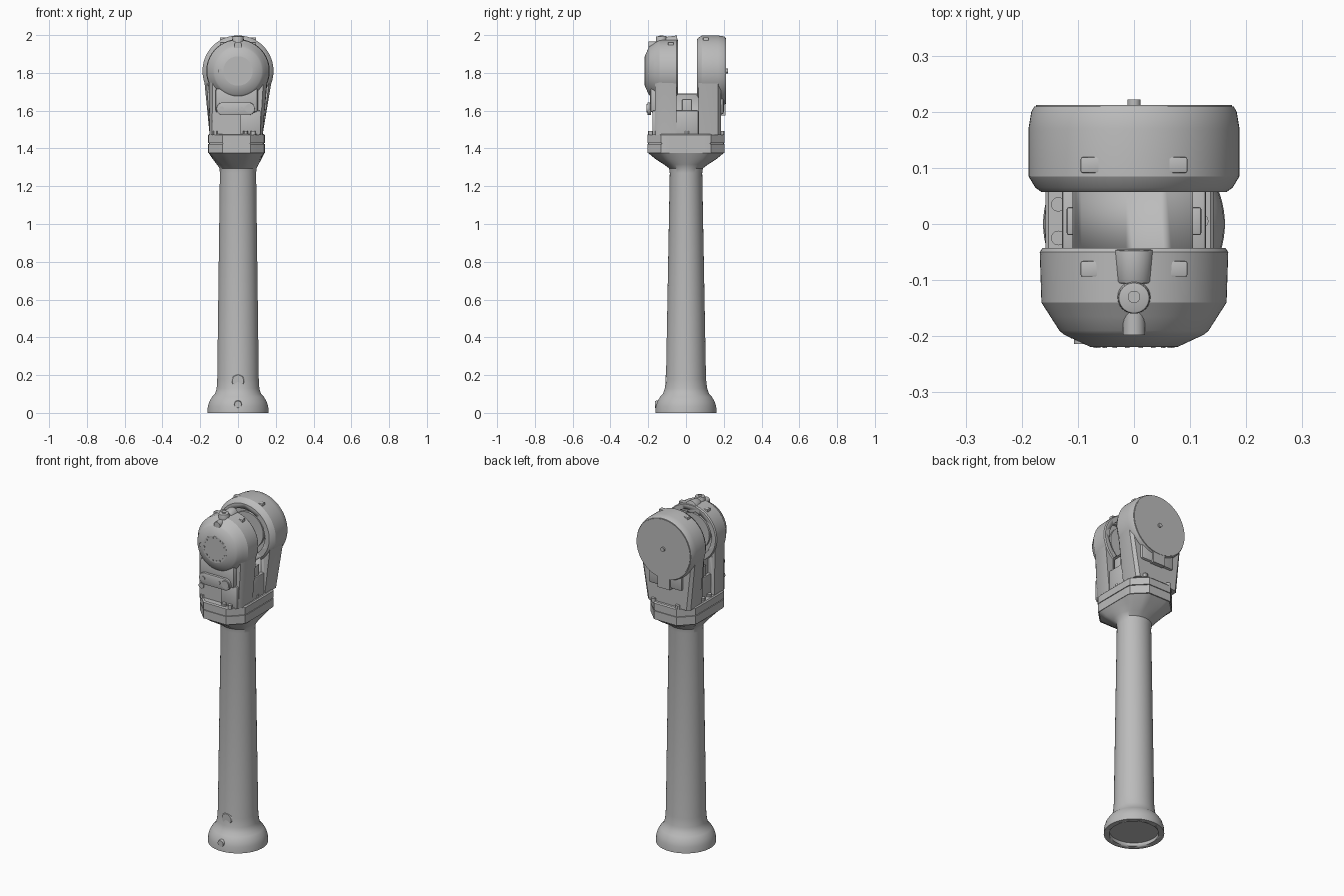
import bpy, bmesh, math
from mathutils import Vector, Matrix

cube = bpy.data.objects.get("Cube")
if cube:
    bpy.data.objects.remove(cube, do_unlink=True)

grey = bpy.data.materials.new("light_grey")
grey.use_nodes = True
COLOR = (0.5, 0.5, 0.5, 1)
grey.diffuse_color = COLOR
grey.node_tree.nodes["Principled BSDF"].inputs["Base Color"].default_value = COLOR

HUB_Z = 1.81
TAU = math.tau


def finish(name, bm, bevel=0, angle=30):
    bmesh.ops.recalc_face_normals(bm, faces=bm.faces)
    mesh = bpy.data.meshes.new(name)
    bm.to_mesh(mesh)
    bm.free()
    ob = bpy.data.objects.new(name, mesh)
    bpy.context.collection.objects.link(ob)
    mesh.materials.append(grey)
    bpy.ops.object.select_all(action="DESELECT")
    ob.select_set(True)
    bpy.context.view_layer.objects.active = ob
    if bevel:
        mod = ob.modifiers.new("bevel", "BEVEL")
        mod.width, mod.segments = bevel, 2
        bpy.ops.object.modifier_apply(modifier=mod.name)
    bpy.ops.object.shade_smooth_by_angle(angle=math.radians(angle))
    return ob


def loft(name, rings, bevel=0, angle=30):
    """Skin a list of equal-length point rings and cap both ends."""
    bm = bmesh.new()
    loops = [[bm.verts.new(p) for p in ring] for ring in rings]
    n = len(loops[0])
    for a, b in zip(loops, loops[1:]):
        for i in range(n):
            j = (i + 1) % n
            bm.faces.new((a[i], a[j], b[j], b[i]))
    bm.faces.new(loops[0])
    bm.faces.new(loops[-1])
    return finish(name, bm, bevel, angle)


def box(name, lo, hi, bevel=0):
    (x0, y0, z0), (x1, y1, z1) = lo, hi
    corners = ((x0, y0), (x1, y0), (x1, y1), (x0, y1))
    return loft(name, [[(x, y, z) for x, y in corners] for z in (z0, z1)], bevel)


def rod(name, a, b, r, r2=None, sides=24, bevel=0):
    a, b = Vector(a), Vector(b)
    axis = b - a
    bm = bmesh.new()
    turn = Vector((0, 0, 1)).rotation_difference(axis).to_matrix().to_4x4()
    bmesh.ops.create_cone(bm, cap_ends=True, segments=sides, radius1=r,
                          radius2=r if r2 is None else r2, depth=axis.length,
                          matrix=Matrix.Translation((a + b) / 2) @ turn)
    return finish(name, bm, bevel)


def hub(name, profile):
    """Turned body around the fork axis, from (y, radius) pairs."""
    n = 72
    return loft(name, [[(r * math.cos(TAU * i / n), y, HUB_Z + r * math.sin(TAU * i / n))
                        for i in range(n)] for y, r in profile])


def cut(target, cutter):
    cutter.hide_render = True
    mod = target.modifiers.new("cut", "BOOLEAN")
    mod.object, mod.operation, mod.solver = cutter, "DIFFERENCE", "EXACT"
    bpy.context.view_layer.objects.active = target
    bpy.ops.object.modifier_apply(modifier=mod.name)


def drop(ob):
    bpy.data.objects.remove(ob, do_unlink=True)


# Ring outlines for the column: circle blended into a chamfered rectangle
def ring(z, rx, ry, t=0, grow=0):
    pts = []
    for i in range(64):
        a = TAU * (i + 0.5) / 64
        c, s = math.cos(a), math.sin(a)
        hx, hy = 0.15 + grow, 0.205 + grow
        d = min(hx / abs(c), hy / abs(s), (hx + hy - 0.075) / (abs(c) + abs(s)))
        pts.append(((1 - t) * rx * c + t * (d * c - 0.008), (1 - t) * ry * s + t * d * s, z))
    return pts


# Column with a round foot
column = loft("column", [
    ring(0, 0.162, 0.162), ring(0.035, 0.16, 0.16), ring(0.06, 0.152, 0.152),
    ring(0.085, 0.137, 0.137), ring(0.1, 0.122, 0.122), ring(0.13, 0.113, 0.112),
    ring(0.18, 0.11, 0.106), ring(1.27, 0.096, 0.086), ring(1.295, 0.098, 0.09),
    ring(1.315, 0.1, 0.095, 0.2), ring(1.345, 0.1, 0.1, 0.6), ring(1.38, 0.1, 0.1, 1)], angle=35)
socket = rod("foot_socket", (0, 0, -0.05), (0, 0, 0.02), 0.132, sides=64)
cut(column, socket)
drop(socket)
rod("foot_screw", (0, -0.135, 0.045), (0, -0.165, 0.045), 0.024, 0.018)
rod("column_thumb_rest", (0, -0.09, 0.17), (0, -0.108, 0.17), 0.045, 0.03)

# Two-layer mounting plate on the column
loft("mount_plate_lower", [ring(1.375, 0, 0, 1), ring(1.424, 0, 0, 1)])
loft("mount_plate_seam", [ring(1.42, 0, 0, 1, -0.005), ring(1.43, 0, 0, 1, -0.005)])
loft("mount_plate_upper", [ring(1.428, 0, 0, 1), ring(1.47, 0, 0, 1), ring(1.476, 0, 0, 1, -0.006)])


# Fork legs: arched outline that narrows from hub to plate
def leg(name, r, sections):
    rings = []
    for y, half, top in sections:
        arc = [math.radians(-15 + 210 * i / 30) for i in range(31)]
        pts = [(top * math.cos(a), y, HUB_Z + top * math.sin(a)) for a in arc]
        pts += [(-half - 0.012, y, 1.47), (half - 0.008, y, 1.47)]
        rings.append(pts)
    return loft(name, rings, angle=35)


front_leg = leg("front_leg", 0.165, [(-0.165, 0.125, 0.14), (-0.14, 0.138, 0.16), (-0.05, 0.138, 0.162)])
back_leg = leg("back_leg", 0.188, [(0.065, 0.138, 0.172), (0.085, 0.138, 0.185), (0.17, 0.138, 0.185), (0.185, 0.12, 0.17)])
front_hub = hub("front_hub", [(-0.043, 0.163), (-0.05, 0.168), (-0.14, 0.165), (-0.165, 0.149),
                              (-0.19, 0.133), (-0.197, 0.125), (-0.218, 0.08)])
back_hub = hub("back_hub", [(0.057, 0.165), (0.065, 0.176), (0.085, 0.188), (0.17, 0.188),
                            (0.2, 0.183), (0.209, 0.178)])

# Bearing recesses in the facing sides, and wedge-free room between the legs
for part, y0, y1 in ((front_leg, -0.08, 0), (front_hub, -0.08, 0), (back_leg, 0, 0.1), (back_hub, 0, 0.1)):
    bore = rod("bore", (0, y0, HUB_Z), (0, y1, HUB_Z), 0.135, sides=64)
    cut(part, bore)
    drop(bore)
for tag, y0, y1 in (("front", -0.085, -0.068), ("back", 0.105, 0.086)):
    rod(tag + "_bearing", (0, y0, HUB_Z), (0, y1, HUB_Z), 0.105, sides=48)

# Concave saddle between the legs
saddle = box("saddle", (-0.11, -0.07, 1.46), (0.105, 0.085, 1.71))
trough = rod("trough", (0, -0.2, HUB_Z), (0, 0.2, HUB_Z), 0.163, sides=72)
cut(saddle, trough)
drop(trough)
for side in (-1, 1):
    box("saddle_step", (side * 0.07, -0.055, 1.47), (side * 0.128, 0.065, 1.6), 0.006)
    box("saddle_notch_block", (side * 0.09, -0.02, 1.55), (side * 0.12, 0.03, 1.66), 0.004)

# Lower bosses that thicken the legs
box("front_leg_boss", (-0.12, -0.19, 1.59), (0.105, -0.12, 1.72), 0.015)
box("front_leg_panel", (0.012, -0.178, 1.475), (0.12, -0.12, 1.6), 0.004)
box("back_leg_boss", (-0.11, 0.12, 1.58), (0.11, 0.2, 1.72), 0.012)

# Oval cover with two screws on the front leg
def oval(name, y0, y1, r):
    def outline(y):
        pts = []
        for cx, start in ((0.055, -90), (-0.08, 90)):
            for i in range(13):
                a = math.radians(start + 15 * i)
                pts.append((cx + r * math.cos(a), y, 1.61 + r * math.sin(a)))
        return pts
    return loft(name, [outline(y0), outline(y1)], 0.003)


oval("front_oval_cover", -0.185, -0.204, 0.034)
for x, r in ((0.06, 0.023), (-0.085, 0.011), (0.02, 0.008)):
    rod("cover_screw", (x, -0.2, 1.612), (x, -0.208, 1.612), r)
rod("leg_screw", (-0.122, -0.13, 1.545), (-0.122, -0.172, 1.545), 0.016)

# Front cap with a ring of short dashes
rod("front_cap", (0, -0.21, HUB_Z), (0, -0.219, HUB_Z), 0.078, sides=48)
for i in range(18):
    a = TAU * i / 18
    x, z = 0.068 * math.cos(a), HUB_Z + 0.068 * math.sin(a)
    box("cap_dash", (x - 0.004, -0.221, z - 0.004), (x + 0.004, -0.218, z + 0.004))
rod("front_side_pin", (-0.095, -0.19, HUB_Z), (-0.095, -0.214, HUB_Z), 0.012)

# Back cover with its tab and centre button
rod("back_cover", (0, 0.2, HUB_Z), (0, 0.212, HUB_Z), 0.175, sides=72)
box("back_cover_tab", (-0.04, 0.17, 1.575), (0.04, 0.21, 1.68))
rod("back_button", (0, 0.208, HUB_Z), (0, 0.222, HUB_Z), 0.012)

# Lugs on top of both hubs
for side in (-1, 1):
    for tag, y, z in (("front", -0.08, 1.963), ("back", 0.105, 1.987)):
        box(tag + "_top_pad", (min(side * 0.035, side * 0.095), y - 0.014, z - 0.05),
            (max(side * 0.035, side * 0.095), y + 0.014, z), 0.003)
rod("front_top_boss", (0, -0.045, 1.962), (0, -0.105, 1.958), 0.036, 0.032, bevel=0.004)
rod("front_top_stud", (0, -0.128, 1.93), (0, -0.132, 1.995), 0.032, 0.028, bevel=0.004)
rod("front_top_stud_screw", (0, -0.13, 1.99), (0, -0.13, 1.999), 0.011)
rod("front_top_nozzle", (0, -0.13, 1.945), (0, -0.198, 1.945), 0.02)

# Bolts around the mounting plate
for x, y in ((-0.135, -0.025), (-0.135, 0.035), (0.12, 0.005), (0.04, -0.187), (0.08, -0.187),
             (0.108, -0.165), (-0.12, -0.16), (-0.08, 0.19), (0.08, 0.19), (-0.12, 0.16), (0.108, 0.165)):
    rod("plate_bolt", (x, y, 1.47), (x, y, 1.492), 0.013, sides=12)
